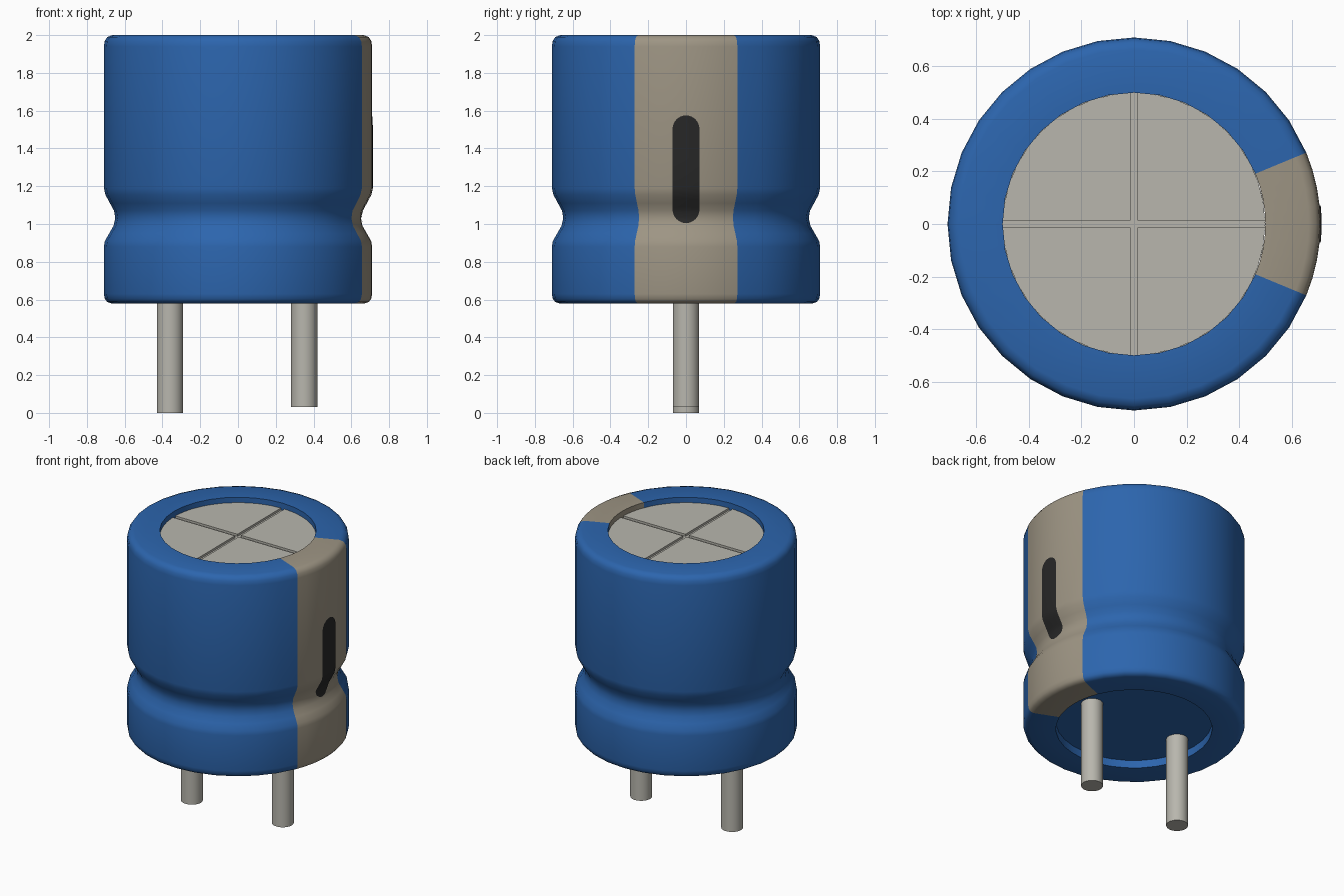
import bpy, bmesh, math
from math import sin, cos, radians, pi, sqrt

if "Cube" in bpy.data.objects:
    bpy.data.objects.remove(bpy.data.objects["Cube"])


def material(name, rgb):
    m = bpy.data.materials.new(name)
    m.diffuse_color = (*rgb, 1)
    m.use_nodes = True
    m.node_tree.nodes["Principled BSDF"].inputs["Base Color"].default_value = m.diffuse_color
    return m


BLUE = material("blue_sleeve", (0.025, 0.13, 0.42))
BEIGE = material("beige_stripe", (0.34, 0.30, 0.23))
METAL = material("bare_metal", (0.48, 0.47, 0.42))
DARK = material("dark_print", (0.02, 0.02, 0.02))


def make(name, bm, mat, smooth=True):
    bmesh.ops.recalc_face_normals(bm, faces=bm.faces)
    me = bpy.data.meshes.new(name)
    bm.to_mesh(me)
    bm.free()
    me.materials.append(mat)
    ob = bpy.data.objects.new(name, me)
    bpy.context.collection.objects.link(ob)
    if smooth:
        bpy.ops.object.select_all(action='DESELECT')
        ob.select_set(True)
        bpy.context.view_layer.objects.active = ob
        bpy.ops.object.shade_smooth_by_angle(angle=radians(50))
    return ob


def lathe(name, prof, a0, a1, steps, mat):
    bm = bmesh.new()
    rings = []
    for i in range(steps + 1):
        a = radians(a0 + (a1 - a0) * i / steps)
        rings.append([bm.verts.new((r * cos(a), r * sin(a), z)) for r, z in prof])
    for p, q in zip(rings, rings[1:]):
        for j in range(len(prof) - 1):
            bm.faces.new((p[j], q[j], q[j + 1], p[j + 1]))
    # outward normals for the open shell
    make(name, bm, mat)


def cylinder(name, x, r, z0, z1, mat, seg=32):
    bm = bmesh.new()
    bmesh.ops.create_cone(bm, cap_ends=True, segments=seg, radius1=r, radius2=r, depth=z1 - z0)
    bmesh.ops.translate(bm, verts=bm.verts, vec=(x, 0, (z0 + z1) / 2))
    return make(name, bm, mat)


# sleeve cross-section: recess wall, rounded rims and crimp groove
side = [(0.67, 0.58), (0.692, 0.587), (0.705, 0.603), (0.71, 0.63), (0.71, 0.88), (0.705, 0.91),
        (0.682, 0.95), (0.659, 0.99), (0.65, 1.03), (0.656, 1.07), (0.678, 1.11),
        (0.702, 1.155), (0.71, 1.19), (0.71, 1.94), (0.706, 1.968), (0.692, 1.99), (0.665, 2.0)]
profile = [(0.5, 0.64), (0.5, 0.58)] + side + [(0.5, 2.0), (0.5, 1.94)]
lathe("sleeve", profile, 22.5, 337.5, 28, BLUE)
lathe("polarity_stripe", profile, -22.5, 22.5, 8, BEIGE)

# recessed base and vented can top
cylinder("base_plate", 0, 0.5, 0.635, 0.66, BLUE)
cylinder("can_top", 0, 0.5, 1.92, 1.948, METAL)
g, R = 0.014, 0.499
for k in range(4):
    bm = bmesh.new()
    t = math.asin(g / R)
    pts = [(g, g)] + [(R * cos(t + (pi / 2 - 2 * t) * i / 10),
                       R * sin(t + (pi / 2 - 2 * t) * i / 10)) for i in range(11)]
    c, s = cos(k * pi / 2), sin(k * pi / 2)
    face = bm.faces.new([bm.verts.new((x * c - y * s, x * s + y * c, 1.945)) for x, y in pts])
    ext = bmesh.ops.extrude_face_region(bm, geom=[face])
    bmesh.ops.translate(bm, vec=(0, 0, 0.018),
                        verts=[v for v in ext["geom"] if isinstance(v, bmesh.types.BMVert)])
    make(f"vent_quarter_{k + 1}", bm, METAL, smooth=False)

# wire leads
cylinder("long_lead", -0.36, 0.07, 0.0, 0.645, METAL)
cylinder("short_lead", 0.35, 0.07, 0.03, 0.645, METAL)


# rounded polarity bar following the stripe surface
def radius_at(z):
    for (r0, z0), (r1, z1) in zip(side, side[1:]):
        if z0 <= z <= z1:
            return r0 + (r1 - r0) * (z - z0) / (z1 - z0)
    return 0.71


bm = bmesh.new()
w, zb, zt, cols = 0.071, 1.005, 1.575, 8
levels = [zb + w * (1 - cos(pi / 2 * i / 8)) for i in range(9)]
levels += [1.09, 1.11, 1.13, 1.155, 1.19, 1.35]
levels += [zt - w + w * sin(pi / 2 * i / 8) for i in range(9)]
rows = []
for z in levels:
    d = max(zb + w - z, z - (zt - w), 0)
    h = max(sqrt(max(w * w - d * d, 0)), 0.001)
    row = []
    for j in range(cols + 1):
        y = h * (2 * j / cols - 1)
        row.append(bm.verts.new((sqrt(radius_at(z) ** 2 - y * y) + 0.004, y, z)))
    rows.append(row)
for p, q in zip(rows, rows[1:]):
    for j in range(cols):
        bm.faces.new((p[j], p[j + 1], q[j + 1], q[j]))
make("polarity_bar", bm, DARK)
